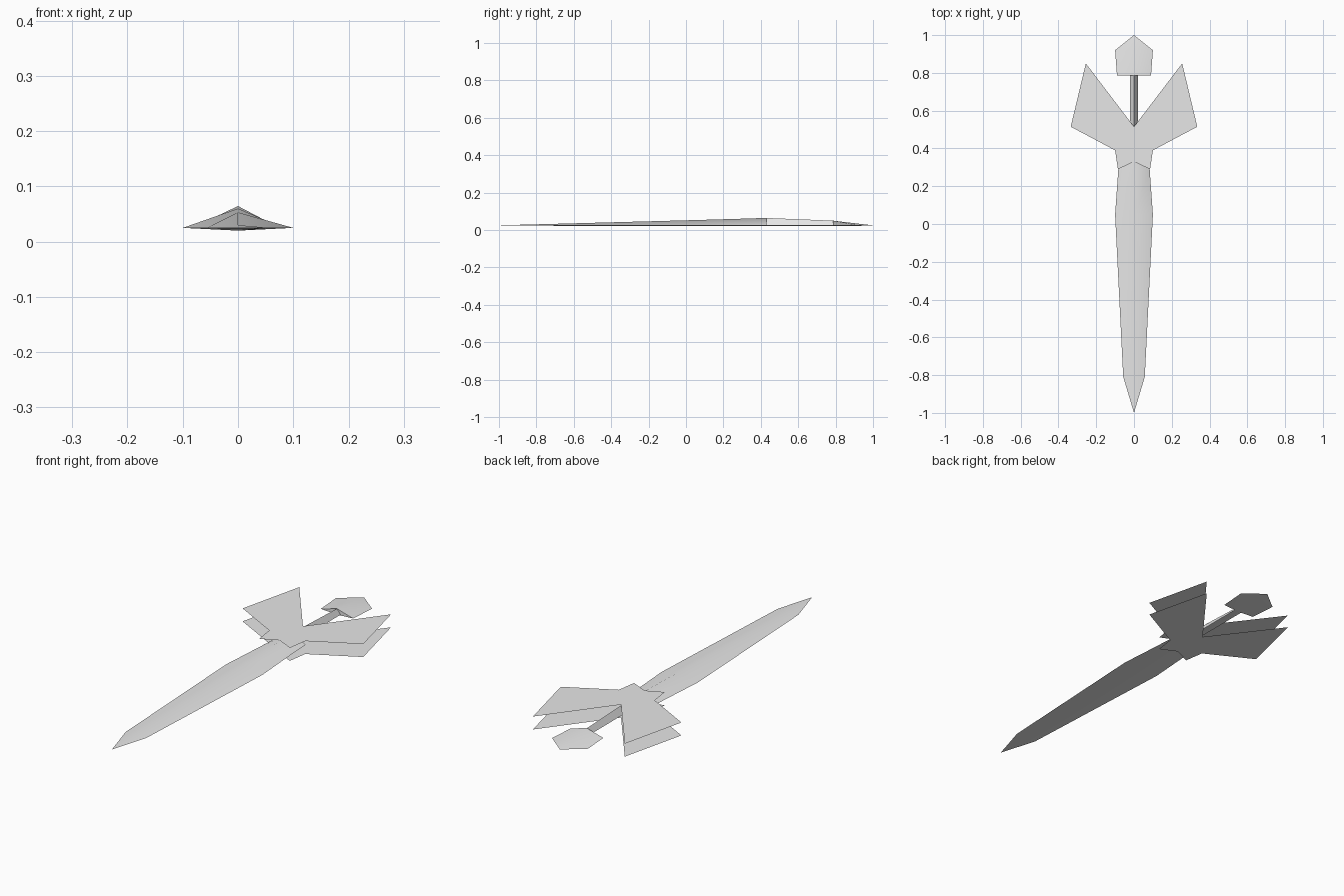
import bpy
import bmesh
import math

cube = bpy.data.objects.get("Cube")
if cube:
    bpy.data.objects.remove(cube, do_unlink=True)

# One plain grey for the whole dagger
grey = bpy.data.materials.new("light_grey")
grey.use_nodes = True
colour = (0.8, 0.8, 0.8, 1.0)
grey.diffuse_color = colour
grey.node_tree.nodes["Principled BSDF"].inputs["Base Color"].default_value = colour

EDGE_Z = 0.025   # height of the side edges
KEEL_Z = 0.02    # shallow underside ridge


def finish(bm, name):
    mesh = bpy.data.meshes.new(name)
    bm.to_mesh(mesh)
    bm.free()
    mesh.materials.append(grey)
    obj = bpy.data.objects.new(name, mesh)
    bpy.context.collection.objects.link(obj)
    return obj


def ridged_loft(name, stations):
    """Loft diamond sections given as (y, half width, ridge height, keel height)."""
    bm = bmesh.new()
    rings = []
    for y, w, ridge, keel in stations:
        if w == 0:
            rings.append([bm.verts.new((0, y, EDGE_Z))])
        else:
            pts = [(-w, EDGE_Z), (0, ridge), (w, EDGE_Z), (0, keel)]
            rings.append([bm.verts.new((x, y, z)) for x, z in pts])
    for a, b in zip(rings, rings[1:]):
        for i in range(4):
            j = (i + 1) % 4
            if len(a) == 1:
                bm.faces.new((a[0], b[i], b[j]))
            elif len(b) == 1:
                bm.faces.new((a[i], a[j], b[0]))
            else:
                bm.faces.new((a[i], a[j], b[j], b[i]))
    for ring in (rings[0], rings[-1]):
        if len(ring) == 4:
            bm.faces.new(ring)
    bmesh.ops.recalc_face_normals(bm, faces=bm.faces)
    obj = finish(bm, name)
    bpy.ops.object.select_all(action="DESELECT")
    obj.select_set(True)
    bpy.context.view_layer.objects.active = obj
    bpy.ops.object.shade_smooth_by_angle(angle=math.radians(60))
    return obj


# Blade, running on beneath the guard
ridged_loft("blade", [
    (-1.0, 0, EDGE_Z, EDGE_Z),
    (-0.81, 0.057, 0.030, 0.023),
    (0.05, 0.10, 0.053, KEEL_Z),
    (0.29, 0.083, 0.060, KEEL_Z),
    (0.43, 0.075, 0.0645, KEEL_Z),
])

# Thin grip
ridged_loft("grip", [
    (0.42, 0.02, 0.0645, KEEL_Z),
    (0.785, 0.02, 0.050, KEEL_Z),
])

# Pointed pommel
ridged_loft("pommel", [
    (0.785, 0.09, 0.050, KEEL_Z),
    (0.92, 0.10, 0.034, 0.022),
    (1.0, 0, EDGE_Z, EDGE_Z),
])

# Winged guard plates above and below the blade
HALF_GUARD = [(0, 0.33), (0.085, 0.29), (0.10, 0.39),
              (0.335, 0.515), (0.255, 0.85), (0, 0.515)]


def guard_plate(name, z, up):
    bm = bmesh.new()
    for side in (1, -1):
        verts = [bm.verts.new((side * x, y, z)) for x, y in HALF_GUARD]
        face = bm.faces.new(verts)
        face.normal_update()
        if (face.normal.z > 0) != up:
            face.normal_flip()
    bmesh.ops.remove_doubles(bm, verts=bm.verts, dist=0.0001)
    return finish(bm, name)


guard_plate("upper_guard", 0.065, True)
guard_plate("lower_guard", 0.0, False)
